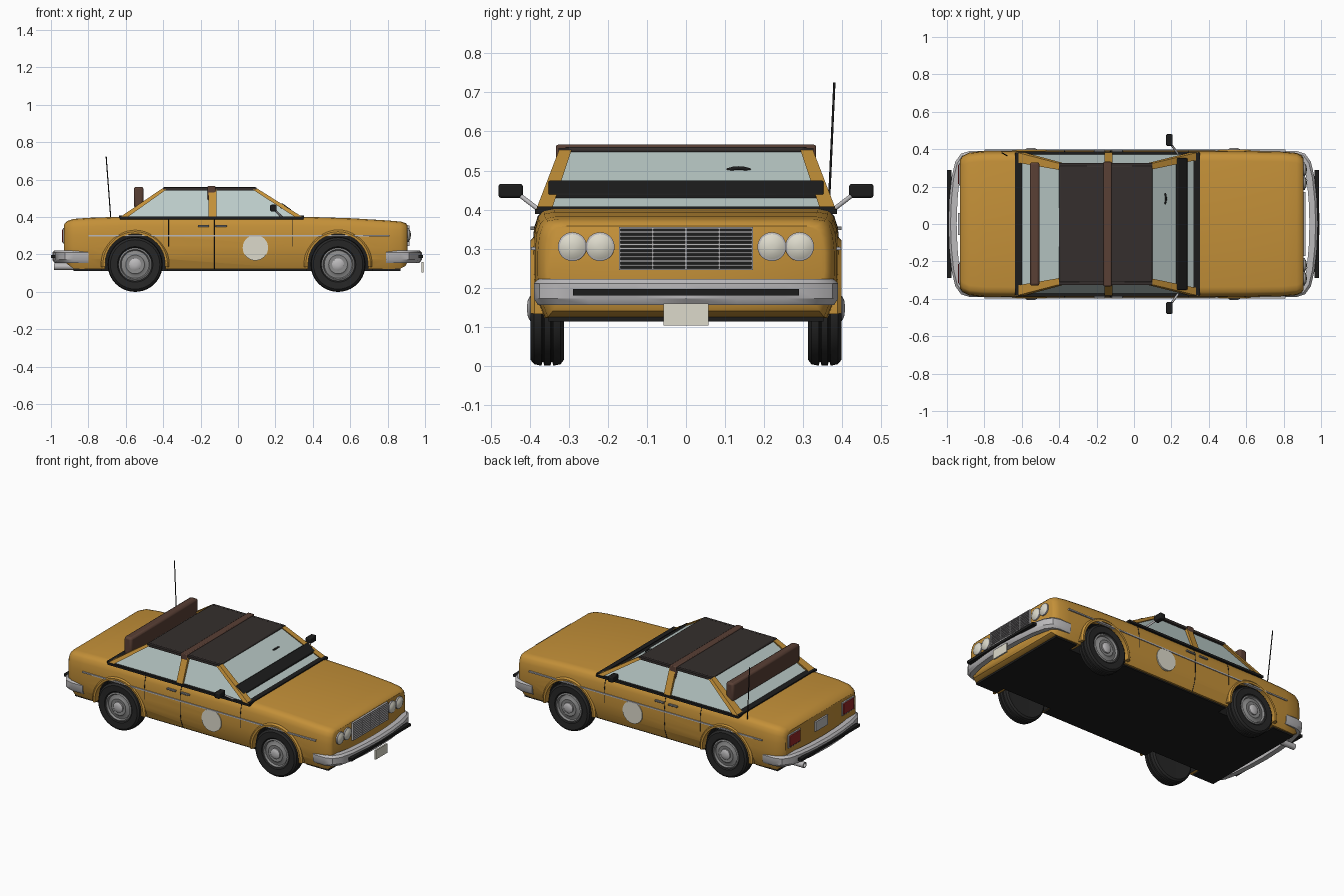
import bpy, bmesh, math
from mathutils import Vector

if "Cube" in bpy.data.objects:
    bpy.data.objects.remove(bpy.data.objects["Cube"])


def mat(name, r, g, b):
    m = bpy.data.materials.new(name)
    m.diffuse_color = (r, g, b, 1)
    m.use_nodes = True
    m.node_tree.nodes["Principled BSDF"].inputs["Base Color"].default_value = m.diffuse_color
    return m


PAINT = mat("mustard", 0.55, 0.28, 0.04)
BLACK = mat("black", 0.012, 0.012, 0.012)
RUBBER = mat("rubber", 0.02, 0.02, 0.02)
VINYL = mat("roof_vinyl", 0.035, 0.028, 0.026)
GLASS = mat("glass", 0.5, 0.6, 0.58)
CHROME = mat("chrome", 0.5, 0.49, 0.5)
STEEL = mat("steel", 0.25, 0.25, 0.25)
BROWN = mat("brown", 0.1, 0.05, 0.035)
CREAM = mat("cream", 0.72, 0.7, 0.6)
RED = mat("red", 0.3, 0.02, 0.02)


def make(name, verts, faces, m, bevel=0, smooth=True):
    me = bpy.data.meshes.new(name)
    bm = bmesh.new()
    vs = [bm.verts.new(v) for v in verts]
    for f in faces:
        bm.faces.new([vs[i] for i in f])
    bmesh.ops.recalc_face_normals(bm, faces=bm.faces)
    bm.to_mesh(me)
    bm.free()
    ob = bpy.data.objects.new(name, me)
    bpy.context.collection.objects.link(ob)
    me.materials.append(m)
    if bevel:
        b = ob.modifiers.new("bevel", 'BEVEL')
        b.width, b.segments = bevel, 2
    if smooth:
        soften(ob)
    return ob


def soften(ob):
    bpy.ops.object.select_all(action='DESELECT')
    ob.select_set(True)
    bpy.context.view_layer.objects.active = ob
    bpy.ops.object.shade_smooth_by_angle(angle=math.radians(35))


def loft(name, rings, m, bevel=0, smooth=True):
    n = len(rings[0])
    verts = [p for r in rings for p in r]
    faces = [(i * n + j, i * n + (j + 1) % n, (i + 1) * n + (j + 1) % n, (i + 1) * n + j)
             for i in range(len(rings) - 1) for j in range(n)]
    faces += [tuple(range(n)), tuple(range(len(verts) - n, len(verts)))]
    return make(name, verts, faces, m, bevel, smooth)


def box(name, x, y, z, m, bevel=0):
    return loft(name, [[(x[0], y[0], k), (x[1], y[0], k), (x[1], y[1], k), (x[0], y[1], k)] for k in z],
                m, bevel, bevel > 0)


def lathe(name, center, profile, m, axis='Y', sign=1, n=40):
    # profile: (radius, distance along axis)
    rings = []
    for r, d in profile:
        ring = []
        for i in range(n):
            a = 2 * math.pi * i / n
            u, w = r * math.cos(a), r * math.sin(a)
            off = (u, sign * d, w) if axis == 'Y' else (sign * d, u, w)
            ring.append(Vector(center) + Vector(off))
        rings.append(ring)
    return loft(name, rings, m)


def tube(name, pts, r, m):
    cu = bpy.data.curves.new(name, 'CURVE')
    cu.dimensions = '3D'
    cu.bevel_depth, cu.bevel_resolution, cu.use_fill_caps = r, 2, True
    sp = cu.splines.new('POLY')
    sp.points.add(len(pts) - 1)
    for p, q in zip(sp.points, pts):
        p.co = (*q, 1)
    ob = bpy.data.objects.new(name, cu)
    bpy.context.collection.objects.link(ob)
    cu.materials.append(m)
    return ob


# Body shell lofted along x: (x, half width, bottom, top)
stations = [(-0.93, .345, .18, .36), (-0.915, .365, .15, .378), (-0.88, .382, .125, .39), (-0.80, .39, .122, .396),
            (-0.62, .392, .122, .402), (0.34, .392, .122, .402), (0.60, .391, .122, .394), (0.80, .387, .122, .382),
            (0.87, .38, .125, .376), (0.897, .367, .14, .368), (0.905, .355, .16, .358)]
side = [(.93, .0), (.985, .2), (1, .43), (1, .66), (.988, .83), (.965, .93), (.93, .98), (.86, 1)]
rings = []
for x, w, b, t in stations:
    half = [(x, f * w, b + g * (t - b)) for f, g in side]
    rings.append(half + [(x, -y, z) for _, y, z in reversed(half)])
body = loft("body", rings, PAINT, smooth=False)

# Wheel wells cut out of the shell
WHEELS = (-0.55, 0.535)
for wx in WHEELS:
    for s in (1, -1):
        cut = lathe("well_cutter", (wx, 0, .15), [(.163, .29), (.163, .45)], BLACK, sign=s)
        cut.hide_render = True
        bo = body.modifiers.new("well", 'BOOLEAN')
        bo.operation, bo.object, bo.solver, bo.material_mode = 'DIFFERENCE', cut, 'EXACT', 'TRANSFER'
        bpy.context.view_layer.objects.active = body
        bpy.ops.object.modifier_apply(modifier=bo.name)
        bpy.data.objects.remove(cut)
soften(body)
box("underbody", (-.88, .87), (-.29, .29), (.113, .14), BLACK)
for n, x in (("front", (.72, .87)), ("rear", (-.88, -.73)), ("middle", (-.38, .37))):
    box(n + "_sill_plate", x, (-.352, .352), (.113, .14), BLACK)

# Greenhouse glass, roof and pillars
zb, zt = .398, .549
loft("cabin_glass", [[(-.61, -.372, zb), (.335, -.372, zb), (.335, .372, zb), (-.61, .372, zb)],
                     [(-.395, -.308, zt), (.095, -.308, zt), (.095, .308, zt), (-.395, .308, zt)]], GLASS, smooth=False)
box("roof", (-.40, .098), (-.312, .312), (.545, .56), VINYL, .006)


def pillar(name, bx, tx, s, wb, wt):
    loft(name, [[(bx[0], s * (.385 - wb), .397), (bx[1], s * (.385 - wb), .397),
                 (bx[1], s * .385, .397), (bx[0], s * .385, .397)],
                [(tx[0], s * (.325 - wt), .553), (tx[1], s * (.325 - wt), .553),
                 (tx[1], s * .325, .553), (tx[0], s * .325, .553)]], PAINT, smooth=False)


for s in (1, -1):
    pillar("windshield_pillar", (.31, .35), (.07, .102), s, .04, .032)
    pillar("rear_pillar", (-.635, -.595), (-.405, -.375), s, .055, .035)
    pillar("door_pillar", (-.158, -.115), (-.158, -.115), s, .03, .03)
    box("roof_rail", (-.40, .098), sorted((s * .30, s * .327)), (.542, .557), VINYL)
    box("belt_trim", (-.63, .35), sorted((s * .36, s * .387)), (.388, .402), BLACK)
for n, x in (("windshield", (.315, .352)), ("rear_window", (-.637, -.598))):
    box(n + "_lower_frame", x, (-.38, .38), (.395, .408), BLACK)
    
# Roof strap, rear board and windshield visor bar
box("roof_strap", (-.163, -.12), (-.333, .333), (.487, .566), BROWN, .005)
box("rear_board", (-.557, -.505), (-.33, .33), (.45, .562), BROWN, .012)
loft("cowl_bar", [[(.215, y, .462), (.235, y, .475), (.285, y, .44), (.285, y, .425), (.25, y, .425)]
                  for y in (-.352, .352)], BLACK, .003)
tube("steering_wheel", [(.135 + .045 * math.sin(a) * .8, .135 + .055 * math.cos(a), .47 + .036 * math.sin(a))
                        for a in [i * math.pi / 12 for i in range(25)]], .005, BLACK)

# Wheels, arch lips and side details
for s in (1, -1):
    for wx in WHEELS:
        c = (wx, s * .355, .147)
        lathe("tire", c, [(.09, -.04), (.132, -.042), (.143, -.034), (.146, -.02), (.146, -.015), (.138, -.013),
                          (.138, -.01), (.147, -.008), (.147, .008), (.138, .01), (.138, .013), (.146, .015),
                          (.146, .02), (.143, .034), (.132, .043), (.095, .041), (.085, .03)], RUBBER, sign=s)
        lathe("rim", c, [(.086, .0), (.088, .038), (.080, .042), (.074, .03), (.058, .032), (.05, .038), (.034, .036)],
              STEEL, sign=s)
        lathe("hub_cap", c, [(.032, .03), (.032, .044), (.022, .05), (.008, .052)], CHROME, sign=s, n=24)
        lip = [[(wx + r * math.cos(a), s * y, .15 + r * math.sin(a))
                for r, y in ((.160, .36), (.160, .397), (.172, .398), (.182, .388), (.182, .36))]
               for a in [math.pi * (i / 24 * 1.06 - .03) for i in range(25)]]
        loft("arch_lip", lip, PAINT)
    box("side_trim", (-.80, .81), sorted((s * .38, s * .397)), (.296, .304), CHROME)
    lathe("door_roundel", (.093, 0, .236), [(.068, .38), (.068, .396)], CREAM, sign=s)
    for dx in (-.125, .29, -.372):
        tube("door_seam", [(dx, s * f * .391, .122 + g * .28) for f, g in side[:7]][(0 if dx == -.125 else 2):],
             .0025, BLACK)
    for hx in (-.185, -.09):
        box("door_handle", (hx - .03, hx + .03), sorted((s * .38, s * .398)), (.347, .357), STEEL, .002)
    # Wing mirrors
    box("mirror", (.172, .207), sorted((s * .418, s * .48)), (.43, .466), BLACK, .006)
    tube("mirror_stalk", [(.235, s * .375, .398), (.195, s * .43, .44)], .006, CHROME)
    # Lamps
    for ly in (.22, .291):
        lathe("headlight_ring", (.895, s * ly, .305), [(.037, 0), (.037, .018), (.033, .02)], CHROME, 'X', n=28)
        lathe("headlight", (.895, s * ly, .305), [(.032, .01), (.032, .02), (.02, .027), (.006, .029)], CREAM, 'X', n=28)
    box("tail_light_frame", (-.936, -.91), sorted((s * .205, s * .325)), (.258, .342), CHROME, .003)
    box("tail_light", (-.941, -.91), sorted((s * .213, s * .317)), (.266, .334), RED, .003)

# Grille
box("grille_back", (.88, .909), (-.17, .17), (.245, .355), BLACK)
for i in range(11):
    z = .247 + i * .0106
    box("grille_bar", (.9, .917), (-.17, .17), (z - .0022, z + .0022), CHROME)
for y in (-.17, -.085, 0, .085, .17):
    box("grille_post", (.9, .918), (y - .002, y + .002), (.245, .355), CHROME)

# Bumpers with rubber strips
half = [(.79, .385), (.87, .386), (.915, .372), (.945, .33), (.965, .25), (.978, .13)]
arc = half + [(.983, 0)] + [(x, -y) for x, y in reversed(half)]
for n, s, o in (("front", 1, 0), ("rear", -1, .01)):
    sections = []
    for x, y in arc:
        k = (x - .79) / .193
        ix, iy = x - .045 * k, y * (1 - .03 / .385)
        ox, oy = x - .012 * k, y * .972
        sections.append([(s * (px + o), py * 1.01, z) for px, py, z in
                         ((ix, iy, .155), (ox, oy, .155), (x, y, .172), (x, y, .21), (ox, oy, .222), (ix, iy, .222))])
    loft(n + "_bumper", sections, CHROME)
    box(n + "_bumper_strip", sorted((s * (.965 + o), s * (.99 + o))), (-.29, .29), (.18, .196), BLACK)
box("front_plate", (.982, .992), (-.058, .058), (.103, .16), CREAM)
box("rear_plate", (-.94, -.92), (-.06, .06), (.265, .325), CHROME)

# Exhaust pipe and antenna
lathe("exhaust_pipe", (-.85, .235, .135), [(.018, 0), (.018, .135), (.013, .135), (.013, .1)], CHROME, 'X', -1, 20)
tube("antenna", [(-.68, .365, .39), (-.705, .38, .725)], .003, BLACK)
